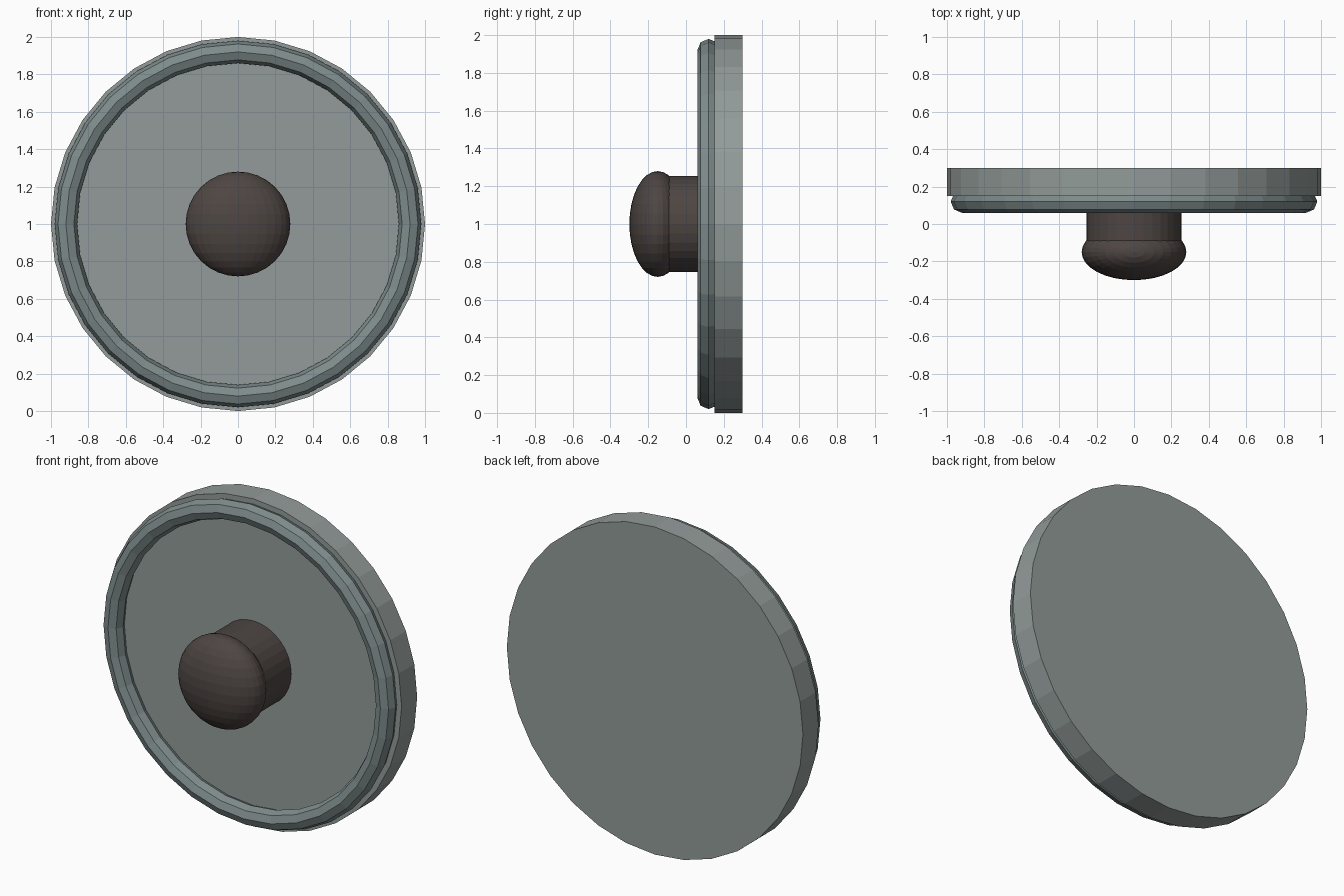
import bpy
from math import pi

if "Cube" in bpy.data.objects:
    bpy.data.objects.remove(bpy.data.objects["Cube"])


def material(name, rgb):
    m = bpy.data.materials.new(name)
    m.diffuse_color = (*rgb, 1)
    m.use_nodes = True
    m.node_tree.nodes["Principled BSDF"].inputs["Base Color"].default_value = m.diffuse_color
    return m


plate_mat = material("plate_grey", (0.29, 0.33, 0.32))
rim_mat = material("rim_grey", (0.21, 0.26, 0.26))
knob_mat = material("knob_dark", (0.075, 0.06, 0.055))
FACING = (pi / 2, 0, 0)  # turns a z axis part towards the front


def finish(name, mat):
    ob = bpy.context.object
    ob.name = name
    ob.data.materials.append(mat)
    return ob


def disc(name, radius, y0, y1, mat):
    bpy.ops.mesh.primitive_cylinder_add(
        vertices=32, radius=radius, depth=y1 - y0,
        location=(0, (y0 + y1) / 2, 1), rotation=FACING)
    return finish(name, mat)


# Round back plate
disc("back_plate", 1.0, 0.15, 0.30, plate_mat)

# Raised rim around the front face
bpy.ops.mesh.primitive_torus_add(
    major_segments=32, minor_segments=8, major_radius=0.92, minor_radius=0.06,
    location=(0, 0.12, 1), rotation=FACING)
finish("front_rim", rim_mat)

# Knob stem and flattened round knob
disc("knob_stem", 0.255, -0.10, 0.16, knob_mat)
bpy.ops.mesh.primitive_uv_sphere_add(
    segments=32, ring_count=16, radius=0.28, location=(0, -0.15, 1))
knob = finish("knob", knob_mat)
knob.scale.y = 0.15 / 0.28
